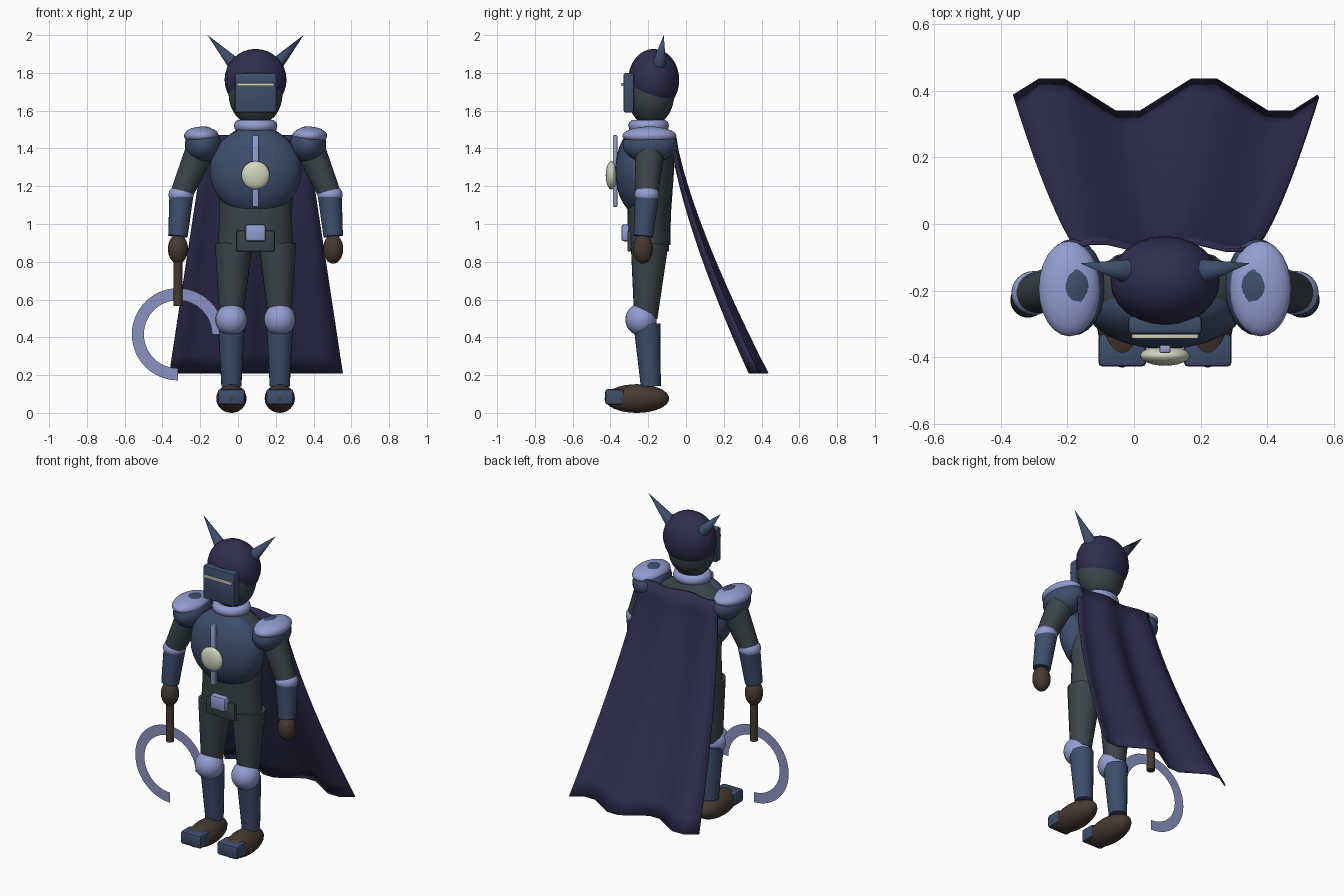
import bpy, bmesh, math
from mathutils import Vector, Matrix

old = bpy.data.objects.get("Cube")
if old:
    bpy.data.objects.remove(old, do_unlink=True)

CX = 0.093  # body centre line


def material(name, r, g, b):
    m = bpy.data.materials.new(name)
    m.use_nodes = True
    m.diffuse_color = (r, g, b, 1)
    m.node_tree.nodes["Principled BSDF"].inputs["Base Color"].default_value = (r, g, b, 1)
    return m


NAVY = material("navy armour", 0.047, 0.076, 0.15)
PALE = material("pale lavender trim", 0.29, 0.34, 0.64)
CLOTH = material("dark green cloth", 0.042, 0.058, 0.064)
PURPLE = material("dark purple", 0.03, 0.027, 0.08)
BROWN = material("brown leather", 0.062, 0.041, 0.029)
CREAM = material("cream", 0.64, 0.66, 0.52)
STEEL = material("blade steel", 0.25, 0.29, 0.54)


def finish(name, bm, mat, angle=40):
    me = bpy.data.meshes.new(name)
    bm.to_mesh(me)
    bm.free()
    ob = bpy.data.objects.new(name, me)
    bpy.context.collection.objects.link(ob)
    me.materials.append(mat)
    bpy.ops.object.select_all(action="DESELECT")
    ob.select_set(True)
    bpy.context.view_layer.objects.active = ob
    bpy.ops.object.shade_smooth_by_angle(angle=math.radians(angle))
    return ob


def ball(name, centre, radii, mat):
    bm = bmesh.new()
    mx = Matrix.Translation(centre) @ Matrix.Diagonal((*radii, 1))
    bmesh.ops.create_uvsphere(bm, u_segments=24, v_segments=16, radius=1, matrix=mx)
    return finish(name, bm, mat)


def tube(name, a, b, ra, rb, mat, sides=20):
    a, b = Vector(a), Vector(b)
    d = b - a
    mx = Matrix.Translation((a + b) / 2) @ d.to_track_quat("Z", "Y").to_matrix().to_4x4()
    bm = bmesh.new()
    bmesh.ops.create_cone(bm, cap_ends=True, segments=sides, radius1=ra, radius2=rb,
                          depth=d.length, matrix=mx)
    return finish(name, bm, mat)


def block(name, centre, size, mat, bevel):
    bm = bmesh.new()
    mx = Matrix.Translation(centre) @ Matrix.Diagonal((*size, 1))
    bmesh.ops.create_cube(bm, size=1, matrix=mx)
    bmesh.ops.bevel(bm, geom=bm.edges[:], offset=bevel, segments=2, affect="EDGES", profile=0.5)
    return finish(name, bm, mat)


def loft(name, rings, mat, sides=24):
    # each ring: height, centre y, x radius, y radius
    bm = bmesh.new()
    loops = []
    for z, y, rx, ry in rings:
        angles = [2 * math.pi * i / sides for i in range(sides)]
        loops.append([bm.verts.new((CX + rx * math.cos(a), y + ry * math.sin(a), z)) for a in angles])
    for lo, hi in zip(loops, loops[1:]):
        for i in range(sides):
            j = (i + 1) % sides
            bm.faces.new((lo[i], lo[j], hi[j], hi[i]))
    bm.faces.new(loops[0][::-1])
    bm.faces.new(loops[-1])
    return finish(name, bm, mat)


def ring(name, centre, major_x, major_y, minor, height, mat, n=24, k=10):
    bm = bmesh.new()
    grid = []
    for i in range(n):
        a = 2 * math.pi * i / n
        grid.append([])
        for j in range(k):
            b = 2 * math.pi * j / k
            grid[i].append(bm.verts.new((
                centre[0] + (major_x + minor * math.cos(b)) * math.cos(a),
                centre[1] + (major_y + minor * math.cos(b)) * math.sin(a),
                centre[2] + height * math.sin(b))))
    for i in range(n):
        for j in range(k):
            p, q = grid[i], grid[(i + 1) % n]
            bm.faces.new((p[j], q[j], q[(j + 1) % k], p[(j + 1) % k]))
    return finish(name, bm, mat, 60)


# Torso and pelvis
loft("torso", [(0.89, -0.195, 0.2, 0.112), (1.05, -0.195, 0.19, 0.115),
               (1.3, -0.19, 0.205, 0.128), (1.43, -0.19, 0.2, 0.125),
               (1.5, -0.195, 0.1, 0.09)], CLOTH)
block("pelvis", (CX, -0.2, 0.91), (0.2, 0.22, 0.11), CLOTH, 0.004)
ball("chest_plate", (CX, -0.24, 1.28), (0.243, 0.135, 0.235), NAVY)
block("chest_stripe", (CX, -0.375, 1.28), (0.034, 0.024, 0.38), PALE, 0.006)
ball("chest_emblem", (CX, -0.395, 1.258), (0.075, 0.03, 0.075), CREAM)
block("belt_buckle", (CX, -0.315, 0.953), (0.11, 0.055, 0.09), PALE, 0.015)
ring("neck_ring", (CX, -0.198, 1.52), 0.087, 0.08, 0.028, 0.032, PALE)

# Head
ball("head", (CX, -0.187, 1.69), (0.143, 0.125, 0.17), CLOTH)
ball("helmet", (CX, -0.171, 1.763), (0.164, 0.135, 0.164), PURPLE)
block("visor", (CX, -0.303, 1.695), (0.222, 0.056, 0.21), NAVY, 0.012)
block("visor_slit", (CX, -0.336, 1.738), (0.2, 0.016, 0.016), CREAM, 0.004)

# Limbs, mirrored about the centre line
for s, side in ((1, "left"), (-1, "right")):
    def at(dx, y, z):
        return (CX + s * dx, y, z)

    tube(side + "_horn", at(0.108, -0.143, 1.842), at(0.254, -0.118, 2.0), 0.038, 0.0, NAVY, 16)

    ball(side + "_pauldron", at(0.277, -0.19, 1.42), (0.097, 0.145, 0.097), NAVY)
    ball(side + "_pauldron_trim", at(0.287, -0.194, 1.467), (0.092, 0.143, 0.048), PALE)
    tube(side + "_upper_arm", at(0.28, -0.19, 1.42), at(0.392, -0.207, 1.16), 0.082, 0.06, CLOTH)
    ball(side + "_elbow_guard", at(0.394, -0.207, 1.155), (0.067, 0.066, 0.052), PALE)
    tube(side + "_forearm", at(0.393, -0.207, 1.15), at(0.411, -0.226, 0.935), 0.064, 0.052, NAVY)
    ball(side + "_hand", at(0.411, -0.228, 0.868), (0.053, 0.053, 0.078), BROWN)

    tube(side + "_thigh", at(0.116, -0.193, 0.895), at(0.128, -0.213, 0.5), 0.1, 0.062, CLOTH)
    ball(side + "_knee_guard", at(0.128, -0.238, 0.494), (0.084, 0.083, 0.085), PALE)
    tube(side + "_shin", at(0.128, -0.207, 0.47), at(0.128, -0.186, 0.14), 0.071, 0.053, NAVY)
    ball(side + "_boot", at(0.128, -0.26, 0.076), (0.08, 0.171, 0.076), BROWN)
    block(side + "_toe_cap", at(0.128, -0.378, 0.085), (0.144, 0.1, 0.082), NAVY, 0.014)

# Sickle: handle and flat three-quarter ring blade
HX, HY = CX - 0.411, -0.228
tube("sickle_handle", (HX, HY, 0.86), (HX, HY, 0.565), 0.024, 0.024, BROWN, 14)
bm = bmesh.new()
pairs = []
for i in range(37):
    a = 1.5 * math.pi * i / 36
    pairs.append([bm.verts.new((HX + r * math.cos(a), HY, 0.416 + r * math.sin(a)))
                  for r in (0.18, 0.244)])
for p, q in zip(pairs, pairs[1:]):
    bm.faces.new((p[0], p[1], q[1], q[0]))
finish("sickle_blade", bm, STEEL)

# Cape: flaring sheet with folds that deepen toward the hem
COLS, ROWS = 12, 14
bm = bmesh.new()
rows = []
for r in range(ROWS + 1):
    t = r / ROWS
    half = 0.267 + 0.19 * t
    row = []
    for c in range(COLS + 1):
        u = c / COLS
        fold = (0.012 + 0.043 * t) * math.sin(4 * math.pi * u)
        row.append(bm.verts.new((0.096 + half * (2 * u - 1),
                                 -0.068 + 0.452 * t ** 1.35 + fold, 1.47 - 1.26 * t)))
    rows.append(row)
for p, q in zip(rows, rows[1:]):
    for c in range(COLS):
        bm.faces.new((p[c], p[c + 1], q[c + 1], q[c]))
bmesh.ops.recalc_face_normals(bm, faces=bm.faces[:])
cape = finish("cape", bm, PURPLE, 60)
mod = cape.modifiers.new("thickness", "SOLIDIFY")
mod.thickness = 0.01
mod.offset = 0
